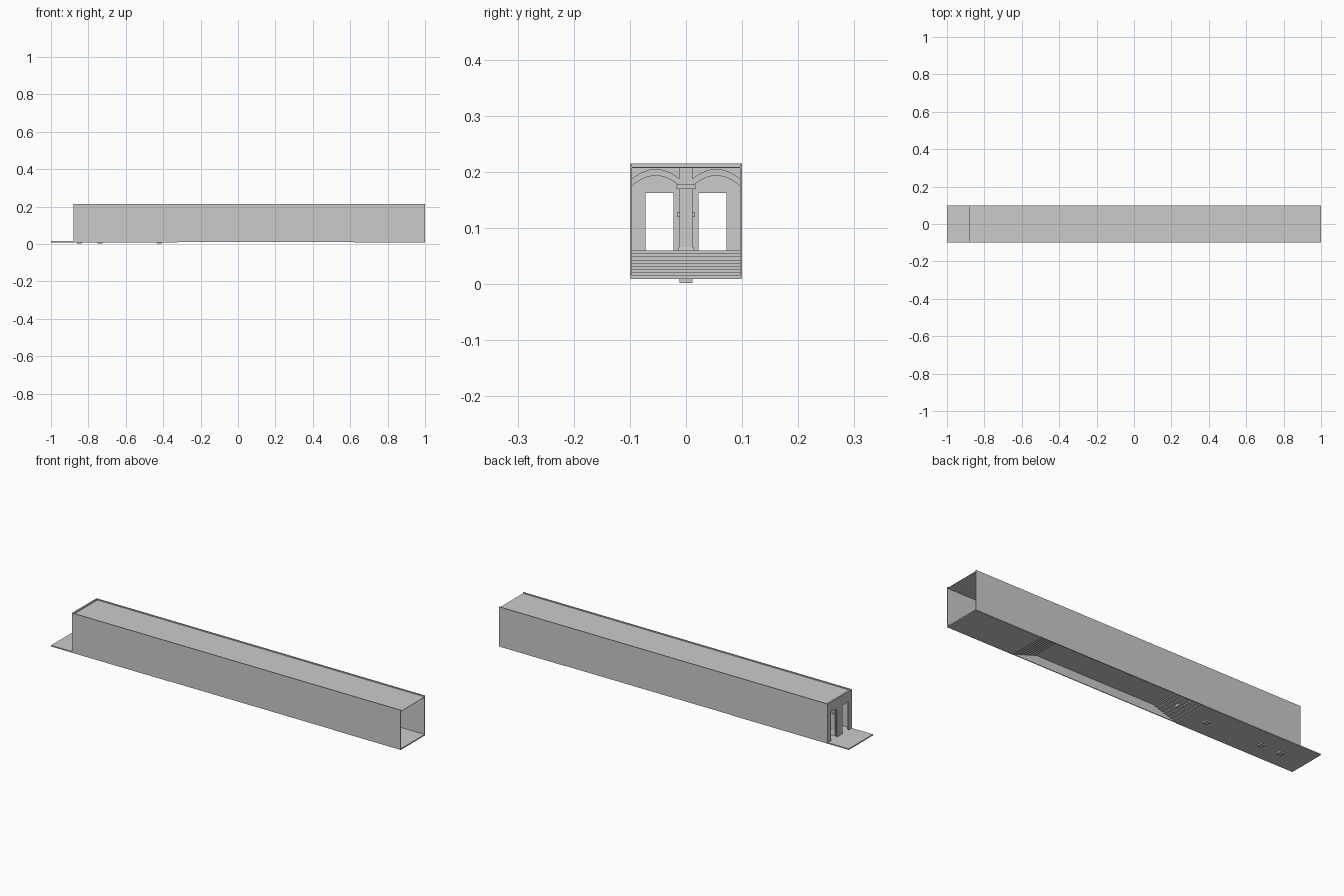
import bpy, bmesh, math

if "Cube" in bpy.data.objects:
    bpy.data.objects.remove(bpy.data.objects["Cube"])


def make_object(name, bm):
    bmesh.ops.recalc_face_normals(bm, faces=bm.faces)
    mesh = bpy.data.meshes.new(name)
    bm.to_mesh(mesh)
    bm.free()
    ob = bpy.data.objects.new(name, mesh)
    bpy.context.collection.objects.link(ob)
    return ob


def box(name, x0, x1, y0, y1, z0, z1, taper=1.0):
    bm = bmesh.new()
    bmesh.ops.create_cube(bm, size=1)
    for v in bm.verts:
        k = taper if v.co.z > 0 else 1
        v.co = ((x0 + x1) / 2 + v.co.x * (x1 - x0) * k,
                (y0 + y1) / 2 + v.co.y * (y1 - y0) * k,
                z0 if v.co.z < 0 else z1)
    return make_object(name, bm)


def strip(name, upper, lower, axis, a, b):
    """Solid between two matching 2D polylines, extruded along an axis."""
    bm = bmesh.new()

    def vert(p, e):
        return bm.verts.new((e, p[0], p[1]) if axis == 'X' else (p[0], e, p[1]))
    rings = [[vert(u, a), vert(u, b), vert(l, b), vert(l, a)]
             for u, l in zip(upper, lower)]
    for r, s in zip(rings, rings[1:]):
        for i in range(4):
            j = (i + 1) % 4
            bm.faces.new((r[i], r[j], s[j], s[i]))
    bm.faces.new(rings[0])
    bm.faces.new(rings[-1])
    return make_object(name, bm)


LOW, HIGH, ROOF, TOP = 0.015, 0.06, 0.208, 0.215
END = -0.88
STEPS = 8

# Floor: porch, stairs up, raised hall, stairs down, far landing
rise = (HIGH - LOW) / STEPS
run = 0.125 / (STEPS - 1)
up, down = [], []
for i in range(STEPS):
    up += [(-0.328 + i * run, LOW + i * rise), (-0.328 + i * run, LOW + (i + 1) * rise)]
    down += [(0.623 - i * run, LOW + i * rise), (0.623 - i * run, LOW + (i + 1) * rise)]
top = [(-1, LOW)] + up + down[::-1] + [(1, LOW)]
bottom = [(-1, LOW - 0.006)] + [(x + 0.004, z - 0.006) for x, z in up] \
    + [(x - 0.004, z - 0.006) for x, z in down[::-1]] + [(1, LOW - 0.006)]
strip("stepped_floor", top, bottom, 'Y', -0.0985, 0.0985)

# Side walls and recessed roof
for side, name in ((-1, "front_wall"), (1, "back_wall")):
    ys = sorted((side * 0.1, side * 0.096))
    box(name, END, 1, *ys, 0.011, TOP)
box("roof", END, 1, -0.096, 0.096, ROOF - 0.001, ROOF + 0.001)

# Entrance wall with two doorways
box("entrance_header", END, END + 0.008, -0.096, 0.096, 0.162, TOP)
box("entrance_middle_pier", END, END + 0.008, -0.022, 0.022, LOW, 0.162)
for side, name in ((-1, "entrance_front_pier"), (1, "entrance_back_pier")):
    ys = sorted((side * 0.096, side * 0.072))
    box(name, END, END + 0.008, *ys, LOW, 0.162)


def arch(name, x, depth, side, spring, apex, upper_offset=None):
    n = 16
    lower, upper = [], []
    for i in range(n + 1):
        t = i / n
        y = side * (0.012 + t * 0.084)
        z = spring + (apex - spring) * (1 - (2 * t - 1) ** 2)
        lower.append((y, z))
        upper.append((y, ROOF if upper_offset is None else z + upper_offset))
    strip(name, upper, lower, 'X', x - depth / 2, x + depth / 2)


# Centre columns, each carrying a pair of moulded arches
for x, floor in ((-0.848, LOW), (-0.738, LOW), (-0.42, LOW), (-0.264, 0.038)):
    base = floor - LOW + 0.002
    box("column", x - 0.013, x + 0.013, -0.012, 0.012, base, ROOF)
    box("column_plinth", x - 0.018, x + 0.018, -0.018, 0.018, floor, floor + 0.028, 0.72)
    box("column_capital", x - 0.017, x + 0.017, -0.0165, 0.0165, 0.169, 0.177)
    box("column_bracket", x - 0.006, x + 0.006, -0.016, 0.016, 0.12, 0.128)
    for side in (-1, 1):
        arch("arch_spandrel", x, 0.034, side, 0.187, 0.204)
        arch("arch_rib", x, 0.022, side, 0.175, 0.193, 0.012)
